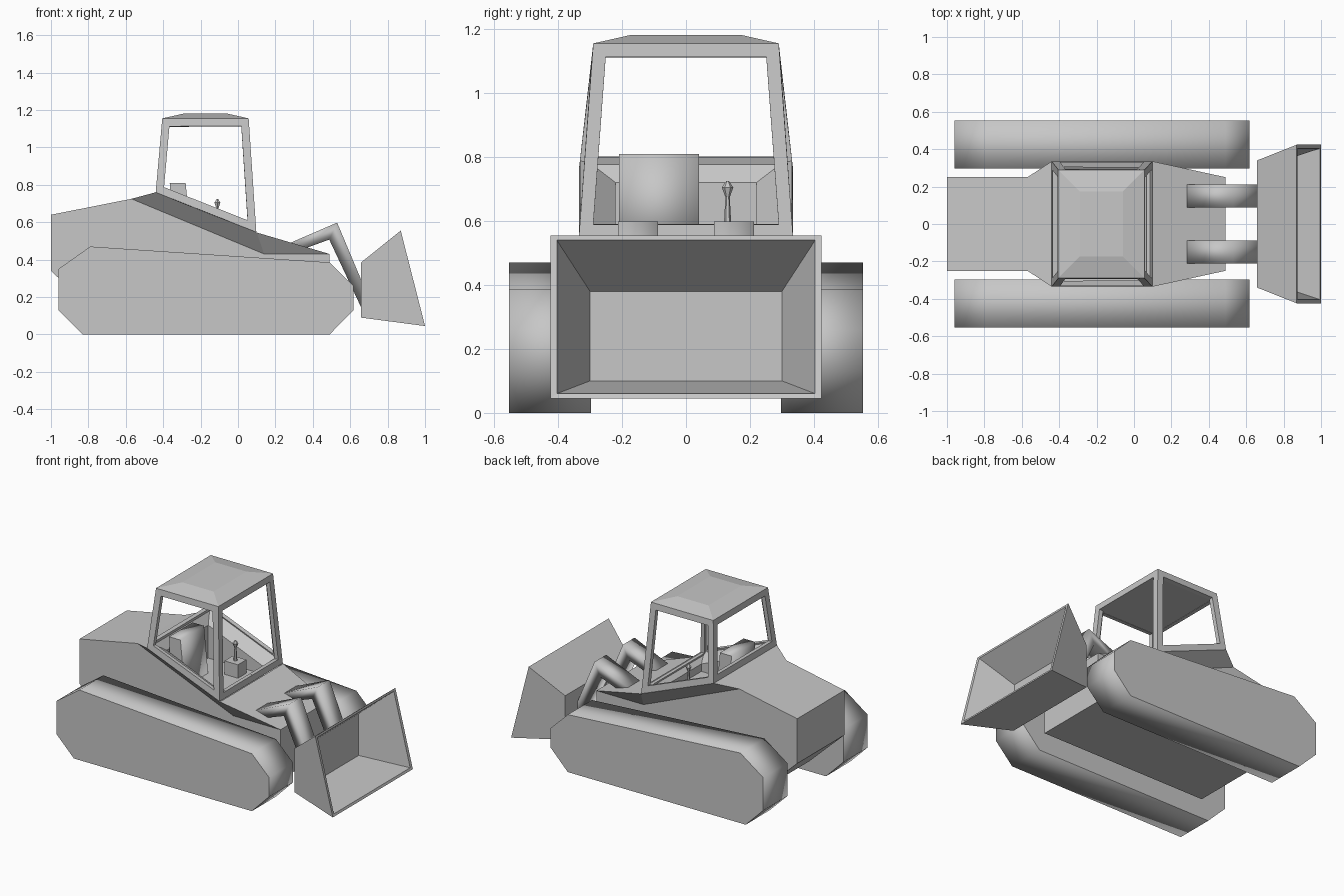
import bpy
import bmesh

cube = bpy.data.objects.get("Cube")
if cube:
    bpy.data.objects.remove(cube, do_unlink=True)

grey = bpy.data.materials.new("plain_grey")
grey.use_nodes = True
COLOUR = (0.57, 0.57, 0.57, 1)
grey.diffuse_color = COLOUR
grey.node_tree.nodes["Principled BSDF"].inputs["Base Color"].default_value = COLOUR


def finish(name, bm):
    bmesh.ops.recalc_face_normals(bm, faces=bm.faces)
    me = bpy.data.meshes.new(name)
    bm.to_mesh(me)
    bm.free()
    me.materials.append(grey)
    ob = bpy.data.objects.new(name, me)
    bpy.context.collection.objects.link(ob)
    return ob


def new_mesh(verts, faces):
    bm = bmesh.new()
    vs = [bm.verts.new(v) for v in verts]
    for f in faces:
        bm.faces.new([vs[i] for i in f])
    return bm


def rings(name, loops, cap_start=True, cap_end=True):
    """Skin a series of equal loops."""
    n = len(loops[0])
    faces = [(k * n + i, k * n + (i + 1) % n, (k + 1) * n + (i + 1) % n, (k + 1) * n + i)
             for k in range(len(loops) - 1) for i in range(n)]
    if cap_start:
        faces.append(tuple(range(n)))
    if cap_end:
        faces.append(tuple(range((len(loops) - 1) * n, len(loops) * n)))
    return finish(name, new_mesh([v for loop in loops for v in loop], faces))


def soft_prism(name, profile, y0, y1, flat_caps=True):
    """Side profile extruded along y, softly shaded, with flat or soft end caps."""
    me = rings(name, [[(x, y, z) for x, z in profile] for y in (y0, y1)]).data
    me.shade_smooth()
    if flat_caps:
        blended = [v.normal.copy() for v in me.vertices]
        normals = [None] * len(me.loops)
        for p in me.polygons:
            flat = abs(p.normal.y) > 0.9
            for li in p.loop_indices:
                normals[li] = p.normal.copy() if flat else blended[me.loops[li].vertex_index]
        me.normals_split_custom_set(normals)


def box_loop(x0, x1, half, z0, z1):
    """Four corners, sloping from rear height z0 to front height z1."""
    return [(x0, -half, z0), (x1, -half, z1), (x1, half, z1), (x0, half, z0)]


# Body: mirrored outline, open under the cab, with flared overhangs
side = [(-1, .25, .64), (-.57, .25, .725), (-.44, .335, .76), (.1, .335, .545),
        (.49, .25, .43), (.49, .25, .095), (-.74, .25, .095), (-1, .25, .34),
        (.14, .25, .43)]
n = len(side)
body_verts = side + [(x, -y, z) for x, y, z in side]
body_faces = [(i, (i + 1) % 8, (i + 1) % 8 + n, i + n) for i in range(8) if i != 2]
for face in ((0, 1, 8, 4, 5, 6, 7), (1, 2, 3, 8), (3, 4, 8)):
    body_faces += [face, tuple(i + n for i in face)]
finish("body", new_mesh(body_verts, body_faces))

# Cab frame: tapered box with window openings and a raised roof
bm = new_mesh(box_loop(-.44, .098, .335, .76, .547) + box_loop(-.405, .057, .29, 1.155, 1.155),
              [(i, (i + 1) % 4, (i + 1) % 4 + 4, i + 4) for i in range(4)] + [(4, 5, 6, 7)])
bmesh.ops.recalc_face_normals(bm, faces=bm.faces)
bm.faces.ensure_lookup_table()
roof = bm.faces[4]
windows = list(bm.faces)[:4]
bmesh.ops.inset_individual(bm, faces=windows, thickness=.042, use_even_offset=True)
bmesh.ops.delete(bm, geom=windows, context='FACES')
bmesh.ops.inset_individual(bm, faces=[roof], thickness=.115, depth=.026,
                           use_even_offset=True)
cab = finish("cab_frame", bm)
solid = cab.modifiers.new("thickness", 'SOLIDIFY')
solid.thickness = .028
solid.offset = -1

# Flat ceiling and floor tub inside the cab
rings("cab_ceiling", [box_loop(-.398, .052, .285, z, z) for z in (1.113, 1.14)])
rings("cab_tub", [box_loop(-.432, .088, .322, .798, .59),
                  box_loop(-.375, .04, .22, .72, .55),
                  box_loop(-.375, .04, .22, .5, .5)], cap_start=False)

# Seat
soft_prism("seat_back", [(-.365, .81), (-.28, .81), (-.25, .5), (-.35, .5)], -.21, .04)

# Control box and lever
rings("control_box", [box_loop(-.16, -.06, .045, z, z) for z in (.5, .59)]).location.y = .13
for name, base, tip, low, high in (("lever", .012, .006, .58, .69),
                                   ("knob_lower", .007, .018, .675, .705),
                                   ("knob_upper", .018, .004, .705, .725)):
    bm = bmesh.new()
    bmesh.ops.create_cone(bm, cap_ends=True, segments=6, radius1=base, radius2=tip,
                          depth=high - low)
    finish(name, bm).location = (-.11, .13, (low + high) / 2)

# Tracks and lift arms on both sides
track = [(-.96, .13), (-.83, 0), (.49, 0), (.617, .13), (.617, .26),
         (.49, .385), (-.79, .47), (-.96, .35)]
arm = [(.28, .49), (.53, .598), (.672, .26), (.67, .12), (.488, .507), (.33, .45)]
for label, s in (("left", 1), ("right", -1)):
    soft_prism(label + "_track", track, s * .297, s * .553)
    soft_prism(label + "_lift_arm", arm, s * .088, s * .212, flat_caps=False)


# Bucket: flared shell with an open, hollowed front
def bucket_loop(half, low, high):
    return [(x, y, z) for (x, z), y in zip((low, low, high, high), (-half, half, half, -half))]


rings("bucket", [bucket_loop(.34, (.658, .09), (.658, .385)),
                 bucket_loop(.424, (1, .045), (.87, .555)),
                 bucket_loop(.404, (.994, .06), (.873, .54)),
                 bucket_loop(.3, (.685, .1), (.685, .38))])
